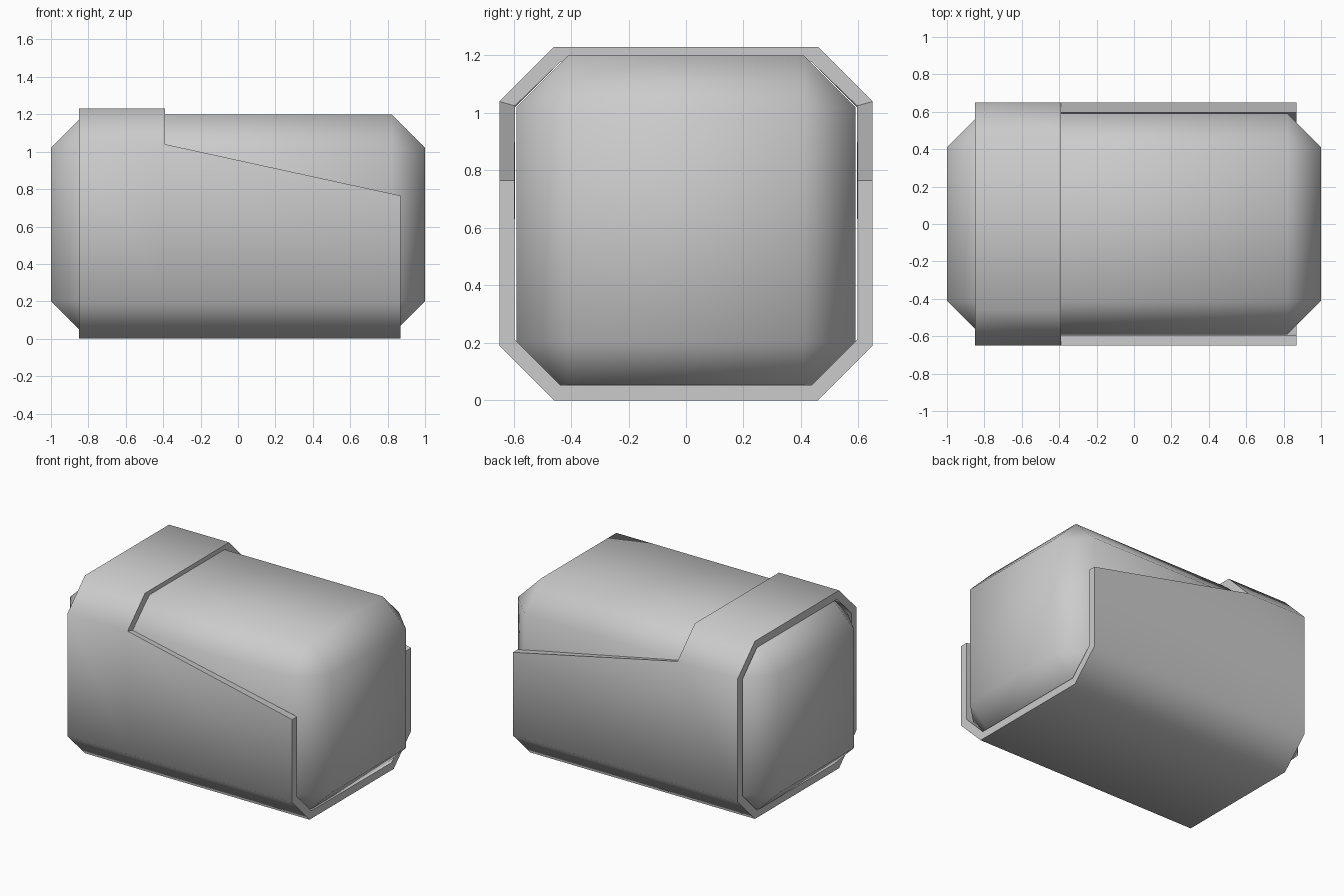
import bpy, bmesh

if "Cube" in bpy.data.objects:
    bpy.data.objects.remove(bpy.data.objects["Cube"])


def smooth(obj, degrees_rad=0.96):
    bpy.ops.object.select_all(action='DESELECT')
    obj.select_set(True)
    bpy.context.view_layer.objects.active = obj
    bpy.ops.object.shade_smooth_by_angle(angle=degrees_rad)


def apply_modifiers(obj):
    bpy.ops.object.select_all(action='DESELECT')
    obj.select_set(True)
    bpy.context.view_layer.objects.active = obj
    for m in list(obj.modifiers):
        bpy.ops.object.modifier_apply(modifier=m.name)


# Inner block with chamfered edges
bpy.ops.mesh.primitive_cube_add(size=1, location=(0, 0, 0.61))
body = bpy.context.object
body.name = "inner_block"
body.scale = (2.0, 1.18, 1.18)
bpy.ops.object.transform_apply(location=False, rotation=False, scale=True)
bevel = body.modifiers.new("chamfer", 'BEVEL')
bevel.width = 0.18
bevel.segments = 1
apply_modifiers(body)
smooth(body)

# Outer sleeve: closed band at the left, open cradle with sloping sides to the right
half = [(0.65, 1.04), (0.65, 0.19), (0.46, 0.0)]
# open profile from the left shoulder, under the floor, to the right shoulder
cradle = [(-y, z) for y, z in half] + half[::-1]
roof = [(0.46, 1.23), (-0.46, 1.23)]
ring = cradle + roof

bm = bmesh.new()
back = [bm.verts.new((-0.85, y, z)) for y, z in ring]
step = [bm.verts.new((-0.39, y, z)) for y, z in ring]
front = [bm.verts.new((0.87, y, min(z, 0.765))) for y, z in cradle]
n = len(ring)
for i in range(n):
    j = (i + 1) % n
    bm.faces.new((back[i], back[j], step[j], step[i]))
for i in range(len(cradle) - 1):
    bm.faces.new((step[i], step[i + 1], front[i + 1], front[i]))
mesh = bpy.data.meshes.new("outer_sleeve")
bm.to_mesh(mesh)
bm.free()
sleeve = bpy.data.objects.new("outer_sleeve", mesh)
bpy.context.collection.objects.link(sleeve)
shell = sleeve.modifiers.new("thickness", 'SOLIDIFY')
shell.thickness = 0.053
shell.offset = -1
shell.use_even_offset = True
apply_modifiers(sleeve)
smooth(sleeve)
